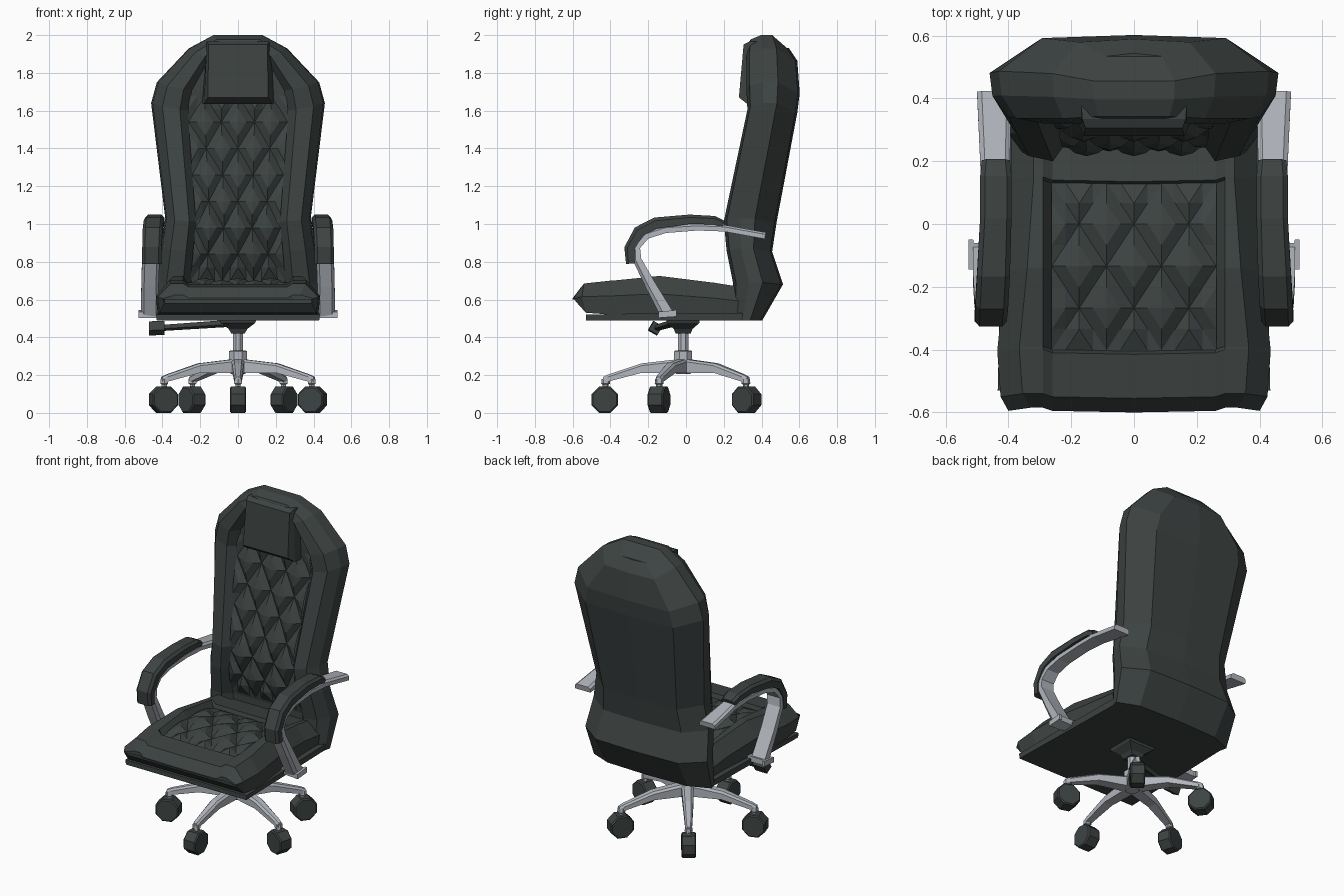
import bpy, bmesh, math
from mathutils import Vector

if "Cube" in bpy.data.objects:
    bpy.data.objects.remove(bpy.data.objects["Cube"])


def material(name, rgb):
    m = bpy.data.materials.new(name)
    m.diffuse_color = (*rgb, 1)
    m.use_nodes = True
    m.node_tree.nodes["Principled BSDF"].inputs["Base Color"].default_value = m.diffuse_color
    return m


LEATHER = material("dark leather", (0.047, 0.057, 0.055))
METAL = material("brushed metal", (0.445, 0.47, 0.51))


def make(name, verts, faces, mat, mirror=False):
    bm = bmesh.new()
    vs = [bm.verts.new(v) for v in verts]
    for f in faces:
        bm.faces.new([vs[i] for i in f])
    bmesh.ops.remove_doubles(bm, verts=bm.verts, dist=0.0005)
    bmesh.ops.recalc_face_normals(bm, faces=bm.faces)
    me = bpy.data.meshes.new(name)
    bm.to_mesh(me)
    bm.free()
    me.materials.append(mat)
    ob = bpy.data.objects.new(name, me)
    bpy.context.collection.objects.link(ob)
    if mirror:
        ob.modifiers.new("Mirror", "MIRROR").use_clip = True
    return ob


def loft(name, rings, mat, closed=True, mirror=False):
    """Skin between equal-length rings; closed rings also get end caps."""
    n = len(rings[0])
    verts = [p for r in rings for p in r]
    faces = []
    for k in range(len(rings) - 1):
        for i in range(n if closed else n - 1):
            j = (i + 1) % n
            faces.append((k*n + i, k*n + j, (k+1)*n + j, (k+1)*n + i))
    if closed:
        faces.append(tuple(range(n)))
        faces.append(tuple(range((len(rings) - 1)*n, len(rings)*n)))
    return make(name, verts, faces, mat, mirror)


def lerp(table, t):
    for (a, va), (b, vb) in zip(table, table[1:]):
        if t <= b:
            return va + (vb - va)*max(0, (t - a)/(b - a))
    return table[-1][1]


def tufts(name, cols, rows, place):
    """Diamond quilting: rounded pillows between buttoned lattice points."""
    verts, faces = [], []
    w = 2*cols + 1
    for j in range(2*rows + 1):
        for i in range(w):
            p, q = i/2, j/2
            # distance to the nearest pillow centre (odd lattice points)
            d = min(abs(p - a) + abs(q - b) for a in range(-1, cols + 2)
                    for b in range(-1, rows + 2) if (a + b) % 2)
            h = max(0, 1 - d*d)
            if j in (0, 2*rows):
                h = 0
            elif i in (0, 2*cols):
                h *= .6
            verts.append(place(2*p/cols - 1, q/rows, h))
    for j in range(2*rows):
        for i in range(2*cols):
            a, b, c, d = j*w + i, j*w + i + 1, (j+1)*w + i + 1, (j+1)*w + i
            # diagonals follow the seams
            faces += [(a, b, d), (b, c, d)] if (i//2 + j//2) % 2 else [(a, b, c), (a, c, d)]
    return make(name, verts, faces, LEATHER)


def tube(name, stations, sides, mat, x=0, y=0):
    """Vertical turned part from (radius, z) stations."""
    off = math.pi/sides
    return loft(name, [[(x + r*math.cos(off + math.tau*i/sides),
                         y + r*math.sin(off + math.tau*i/sides), z)
                        for i in range(sides)] for r, z in stations], mat)


# Backrest: half outline from bottom to top as (half width, z, front y, back y)
outline = [(0, .49, .25, .40), (.42, .49, .25, .40), (.435, .69, .25, .51), (.41, .87, .215, .452),
           (.385, 1.03, .20, .475), (.46, 1.64, .325, .585), (.43, 1.75, .32, .598),
           (.26, 1.93, .32, .585), (.13, 2.0, .33, .54), (0, 2.0, .33, .54)]
# columns: width factor, depth factor, depth offset, height factor
layers = [(0, 1, .004, .955), (.68, 1, -.006, .955), (1, .6, 0, 1), (.98, .32, 0, 1),
          (.87, .06, 0, .985), (.67, 0, 0, .97), (.57, 0, .055, .965), (0, 0, .055, .965)]
loft("backrest", [[(w*a, f + (b - f)*d + o, .49 + (z - .49)*s) for a, d, o, s in layers]
                  for w, z, f, b in outline], LEATHER, closed=False, mirror=True)

# Quilted backrest panel
front_y = [(.49 + (z - .49)*.965, f) for w, z, f, b in outline[1:-1]]
width = [(.49 + (z - .49)*.965, w) for w, z, f, b in outline[1:-1]]


def on_back(u, v, h):
    z = .70 + .98*v
    return (u*.58*lerp(width, z), lerp(front_y, z) + .053 - .04*h, z)


tufts("backrest_quilting", 6, 7, on_back)

# Headrest pillow, tapered to stay inside the rounded top
loft("headrest", [[(-w, y, z0), (w, y, z0), (v, y + t, z1), (-v, y + t, z1)]
                  for w, v, y, z0, z1, t in [(.20, .17, .42, 1.64, 1.965, 0), (.18, .165, .325, 1.635, 1.965, .01),
                                             (.16, .155, .28, 1.67, 1.95, .025)]], LEATHER)

# Seat cushion: (y, half width, top z, bottom z, panel recess)
seat = [(-.595, .40, .60, .60, 0), (-.595, .40, .625, .58, 0), (-.55, .425, .685, .53, 0),
        (-.41, .435, .70, .52, 0), (-.40, .435, .70, .52, .03), (-.15, .41, .725, .515, .03),
        (.13, .39, .69, .51, .03), (.14, .39, .689, .51, 0), (.32, .39, .66, .50, 0)]
loft("seat_cushion", [[(0, y - .005, max(t - .018 - r, b)), (.26, y, max(t - .018 - r, b)), (.29, y + .01, t),
                       (w - .07, y + .01, t), (w, y, t*.55 + b*.45), (w - .01, y + .02, b), (0, y + .02, b)]
                      for y, w, t, b, r in seat], LEATHER, closed=False, mirror=True)
top_z = [(s[0], s[2]) for s in seat[1:]]


def on_seat(u, v, h):
    y = -.402 + .535*v
    return (u*.262, y, lerp(top_z, y) - .044 + .034*h)


tufts("seat_quilting", 6, 4, on_seat)

# Shell under the seat
loft("seat_shell", [[(-w, y, .49), (w, y, .49), (w + .004, y, z), (-w - .004, y, z)]
                    for w, y, z in [(.43, -.53, .52), (.42, -.10, .53), (.41, .30, .53)]], LEATHER)


def band(name, path, mat):
    """Arm strip in the side plane: (y, z, thickness, inner x, outer x)."""
    rings = []
    for i, (y, z, t, x0, x1) in enumerate(path):
        p, q = path[max(i-1, 0)], path[min(i+1, len(path)-1)]
        d = Vector((q[0] - p[0], q[1] - p[1])).normalized()*t/2
        ny, nz = -d.y, d.x
        c = .015
        rings.append([(x0, y - ny, z - nz), (x1, y - ny, z - nz), (x1, y + ny*.4, z + nz*.4),
                      (x1 - c, y + ny, z + nz), (x0 + c, y + ny, z + nz), (x0, y + ny*.4, z + nz*.4)])
    return loft(name, rings, mat, mirror=True)


# Armrests: metal loop, padded top, foot
band("armrest_frame", [(-.10, .52, .07, .42, .513), (-.19, .68, .055, .42, .512), (-.258, .81, .045, .415, .508),
                       (-.262, .88, .04, .41, .50), (-.21, .94, .04, .41, .495), (-.11, .972, .04, .405, .488),
                       (.06, .983, .035, .40, .485), (.20, .978, .035, .395, .49), (.42, .938, .035, .39, .50)], METAL)
band("armrest_pad", [(-.295, .79, .045, .405, .508), (-.30, .87, .055, .405, .507), (-.25, .96, .06, .40, .505),
                     (-.16, 1.005, .06, .395, .50), (.02, 1.025, .05, .39, .49), (.15, 1.02, .045, .39, .49),
                     (.20, 1.0, .035, .395, .485)], LEATHER)
loft("armrest_foot", [[(x, y0, .503), (x, y1, .51), (x, y1, .545), (x, y0, .535)]
                      for x, y0, y1 in [(.38, -.13, -.06), (.51, -.14, -.06), (.512, -.145, -.05),
                                        (.527, -.145, -.05)]], METAL, mirror=True)

# Tilt mechanism and lever
CY = -.015
loft("tilt_mechanism", [[(-a, CY - b, z), (a, CY - b, z), (a, CY + b, z), (-a, CY + b, z)]
                        for a, b, z in [(.035, .04, .42), (.05, .05, .445), (.09, .085, .475), (.10, .09, .50)]],
     LEATHER)


def bar(name, stations, mat):
    """Square bar along x: (x, y, z, half size), turned to sit on a slant."""
    return loft(name, [[(x, y + s*1.4*math.cos(a), z + s*1.4*math.sin(a))
                        for a in (math.radians(15 + 90*i) for i in range(4))]
                       for x, y, z, s in stations], mat)


bar("lever", [(-.03, -.07, .475, .014), (-.40, -.155, .45, .012)], LEATHER)
bar("lever_handle", [(-.39, -.16, .45, .027), (-.47, -.165, .447, .028)], LEATHER)

# Gas column and hub
tube("column", [(.03, .30), (.03, .43)], 8, METAL, y=CY)
tube("hub", [(.04, .205), (.052, .22), (.052, .325), (.045, .33)], 8, METAL, y=CY)

# Five-star base with casters
for k in range(5):
    a = math.radians(-90 + 72*k)
    r, t = Vector((math.cos(a), math.sin(a), 0)), Vector((-math.sin(a), math.cos(a), 0))
    c = Vector((0, CY, 0))

    def at(d, s, z):
        return c + r*d + t*s + Vector((0, 0, z))

    loft(f"base_leg_{k}", [[at(d, -w, z0), at(d, w, z0), at(d, w, z1 - .012), at(d, w*.6, z1),
                            at(d, -w*.6, z1), at(d, -w, z1 - .012)]
                           for d, w, z0, z1 in [(.02, .036, .21, .285), (.22, .03, .212, .262),
                                                (.40, .02, .165, .202), (.425, .016, .165, .19)]], METAL)
    stem = at(.41, 0, 0)
    tube(f"caster_stem_{k}", [(.016, .10), (.016, .15), (.024, .155), (.022, .18)], 6, METAL, stem.x, stem.y)
    R = .07/math.cos(math.pi/8)
    loft(f"caster_wheel_{k}", [[at(.415 + R*f*math.cos(b), s, .07 + R*f*math.sin(b))
                                for b in (math.pi/8 + math.tau*i/8 for i in range(8))]
                               for s, f in [(-.043, .9), (-.036, 1), (.036, 1), (.043, .9)]], LEATHER)
